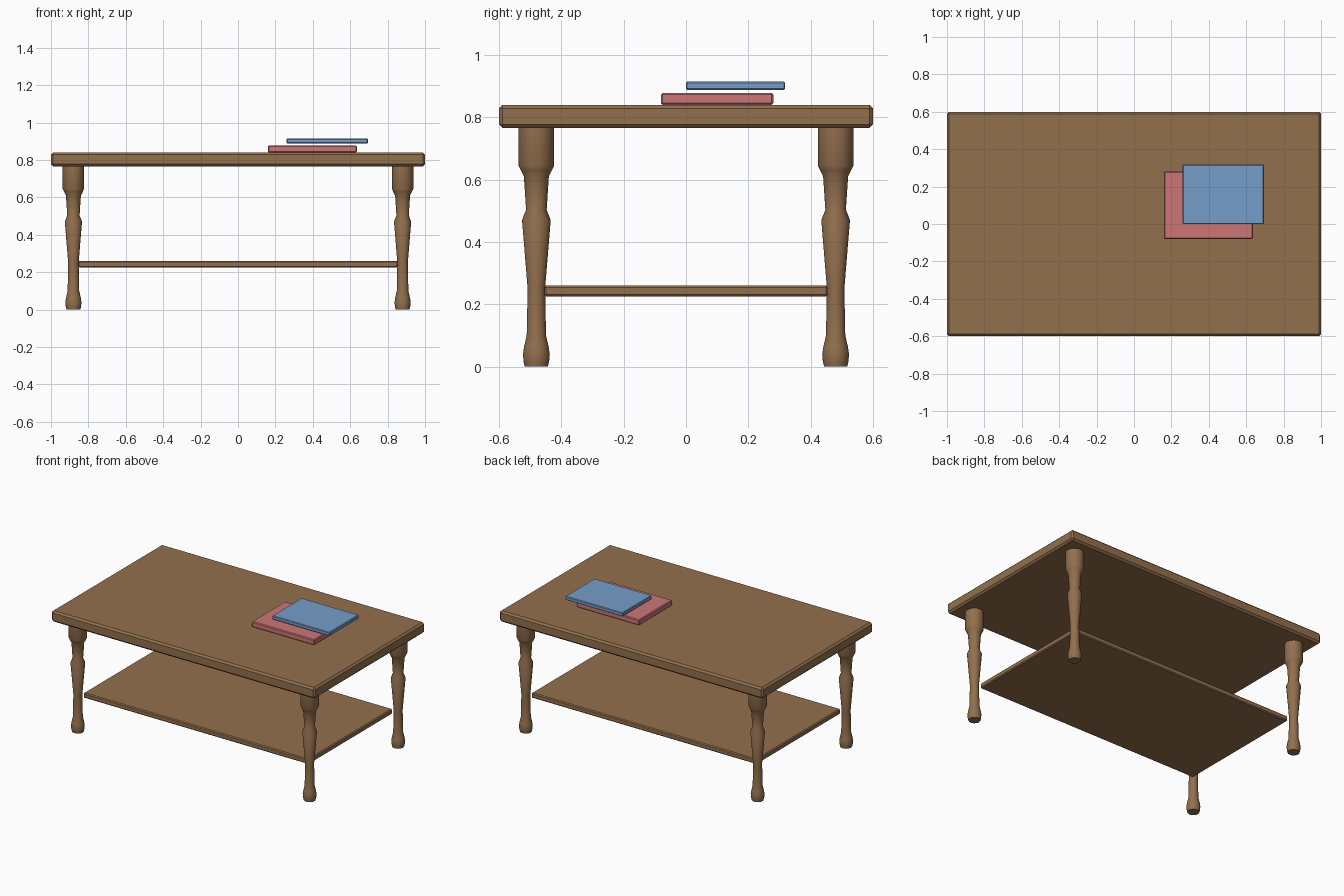
import bpy
import bmesh
import math

cube = bpy.data.objects.get("Cube")
if cube:
    bpy.data.objects.remove(cube, do_unlink=True)


def make_material(name, rgb):
    mat = bpy.data.materials.new(name)
    mat.use_nodes = True
    mat.diffuse_color = (*rgb, 1)
    mat.node_tree.nodes["Principled BSDF"].inputs["Base Color"].default_value = (*rgb, 1)
    return mat


wood = make_material("brown wood", (0.29, 0.16, 0.075))
red = make_material("red cover", (0.61, 0.18, 0.18))
blue = make_material("blue cover", (0.18, 0.34, 0.58))


def add_object(name, bm, mat):
    bmesh.ops.recalc_face_normals(bm, faces=bm.faces)
    mesh = bpy.data.meshes.new(name)
    bm.to_mesh(mesh)
    bm.free()
    mesh.materials.append(mat)
    obj = bpy.data.objects.new(name, mesh)
    bpy.context.collection.objects.link(obj)
    return obj


def slab(name, low, high, chamfer, mat):
    """Box between two corners with chamfered edges."""
    bm = bmesh.ops.create_cube  # unit cube, stretched to fit
    mesh = bmesh.new()
    bm(mesh, size=1)
    for v in mesh.verts:
        v.co = [(a + b) / 2 + c * (b - a) for a, b, c in zip(low, high, v.co)]
    bmesh.ops.bevel(mesh, geom=mesh.edges[:], offset=chamfer, segments=1,
                    affect='EDGES', profile=0.5)
    return add_object(name, mesh, mat)


# Table top and lower shelf
slab("table_top", (-1, -0.6, 0.765), (1, 0.6, 0.84), 0.012, wood)
slab("shelf", (-0.855, -0.455, 0.225), (0.855, 0.455, 0.26), 0.006, wood)

# Books
slab("lower_book", (0.16, -0.08, 0.84), (0.635, 0.28, 0.878), 0.005, red)
slab("upper_book", (0.26, 0.0, 0.888), (0.695, 0.318, 0.914), 0.004, blue)

# Turned leg profile: radius, height
PROFILE = [(0.037, 0), (0.041, 0.016), (0.043, 0.04), (0.039, 0.065),
           (0.031, 0.1), (0.028, 0.25), (0.046, 0.47), (0.033, 0.503),
           (0.04, 0.61), (0.05, 0.63), (0.057, 0.645), (0.057, 0.77)]
SIDES = 32


def turned_leg(name, x, y):
    bm = bmesh.new()
    rings = []
    for r, z in PROFILE:
        angles = [math.tau * i / SIDES for i in range(SIDES)]
        rings.append([bm.verts.new((x + r * math.cos(a), y + r * math.sin(a), z))
                      for a in angles])
    for lower, upper in zip(rings, rings[1:]):
        for i in range(SIDES):
            j = (i + 1) % SIDES
            bm.faces.new((lower[i], lower[j], upper[j], upper[i]))
    bm.faces.new(rings[0])
    bm.faces.new(rings[-1])
    leg = add_object(name, bm, wood)
    bpy.ops.object.select_all(action='DESELECT')
    leg.select_set(True)
    bpy.context.view_layer.objects.active = leg
    bpy.ops.object.shade_smooth_by_angle(angle=math.radians(40))


# Four legs
for side, x in (("left", 0.88), ("right", -0.88)):
    for end, y in (("front", -0.48), ("back", 0.48)):
        turned_leg(f"{end}_{side}_leg", x, y)
